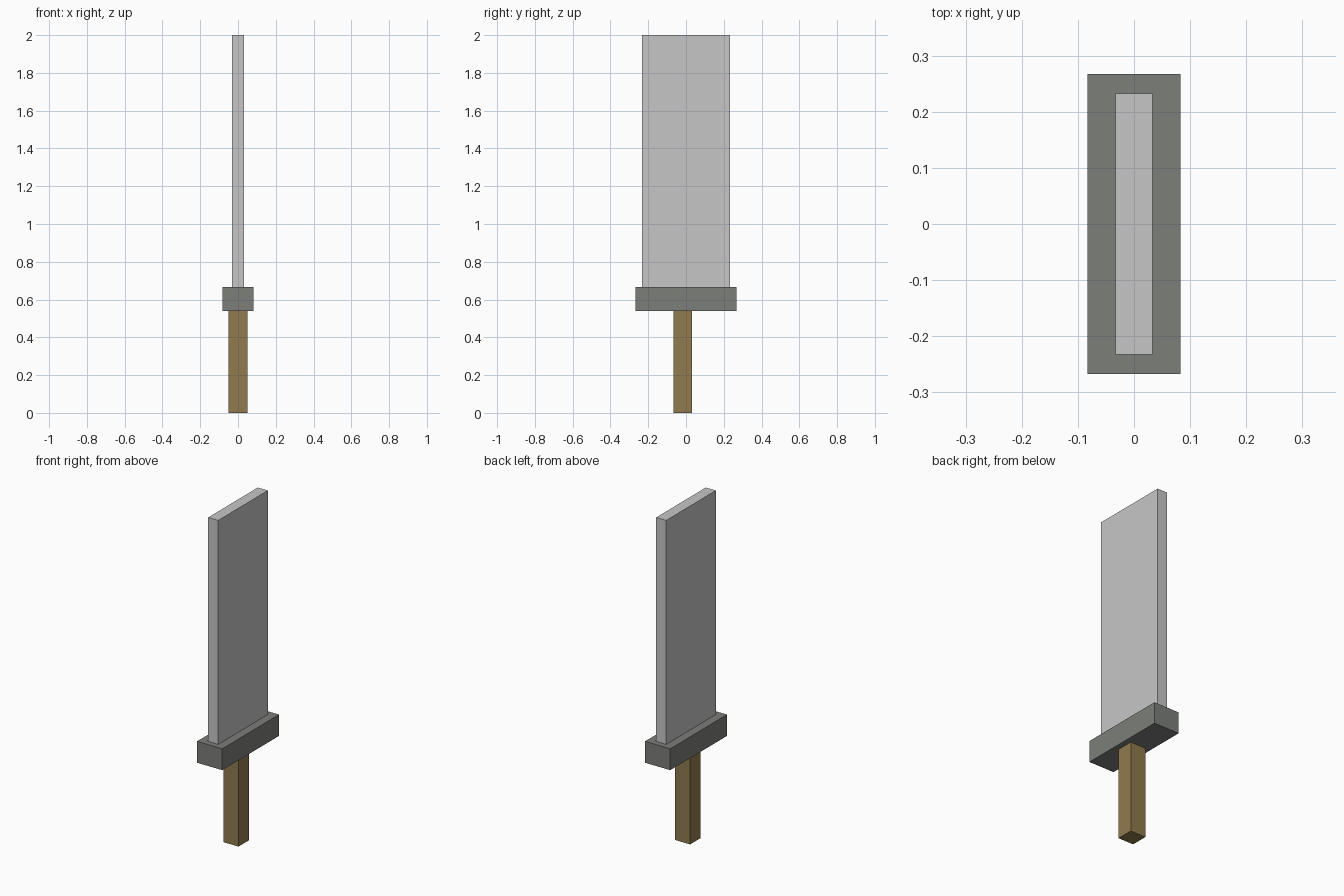
import bpy

# Remove the default cube
default = bpy.data.objects.get("Cube")
if default:
    bpy.data.objects.remove(default, do_unlink=True)


def make_material(name, rgb):
    mat = bpy.data.materials.new(name)
    mat.use_nodes = True
    color = (*rgb, 1.0)
    mat.diffuse_color = color
    mat.node_tree.nodes["Principled BSDF"].inputs["Base Color"].default_value = color
    return mat


def make_box(name, low, high, mat):
    """Flat-shaded box between two opposite corners."""
    center = [(a + b) / 2 for a, b in zip(low, high)]
    bpy.ops.mesh.primitive_cube_add(size=1, location=center)
    obj = bpy.context.object
    obj.name = obj.data.name = name
    obj.scale = [b - a for a, b in zip(low, high)]
    bpy.ops.object.transform_apply(location=False, rotation=False, scale=True)
    obj.data.materials.append(mat)
    return obj


steel = make_material("light steel", (0.565, 0.565, 0.565))
iron = make_material("dark iron", (0.202, 0.209, 0.195))
wood = make_material("brown wood", (0.283, 0.195, 0.076))

guard_bottom, guard_top = 0.54, 0.667

# Grip, set slightly towards the front
make_box("handle", (-0.05, -0.067, 0), (0.05, 0.033, guard_bottom), wood)
# Crosspiece
make_box("guard", (-0.083, -0.267, guard_bottom), (0.083, 0.267, guard_top), iron)
# Broad square-ended blade
make_box("blade", (-0.033, -0.233, guard_top), (0.033, 0.233, 2), steel)
